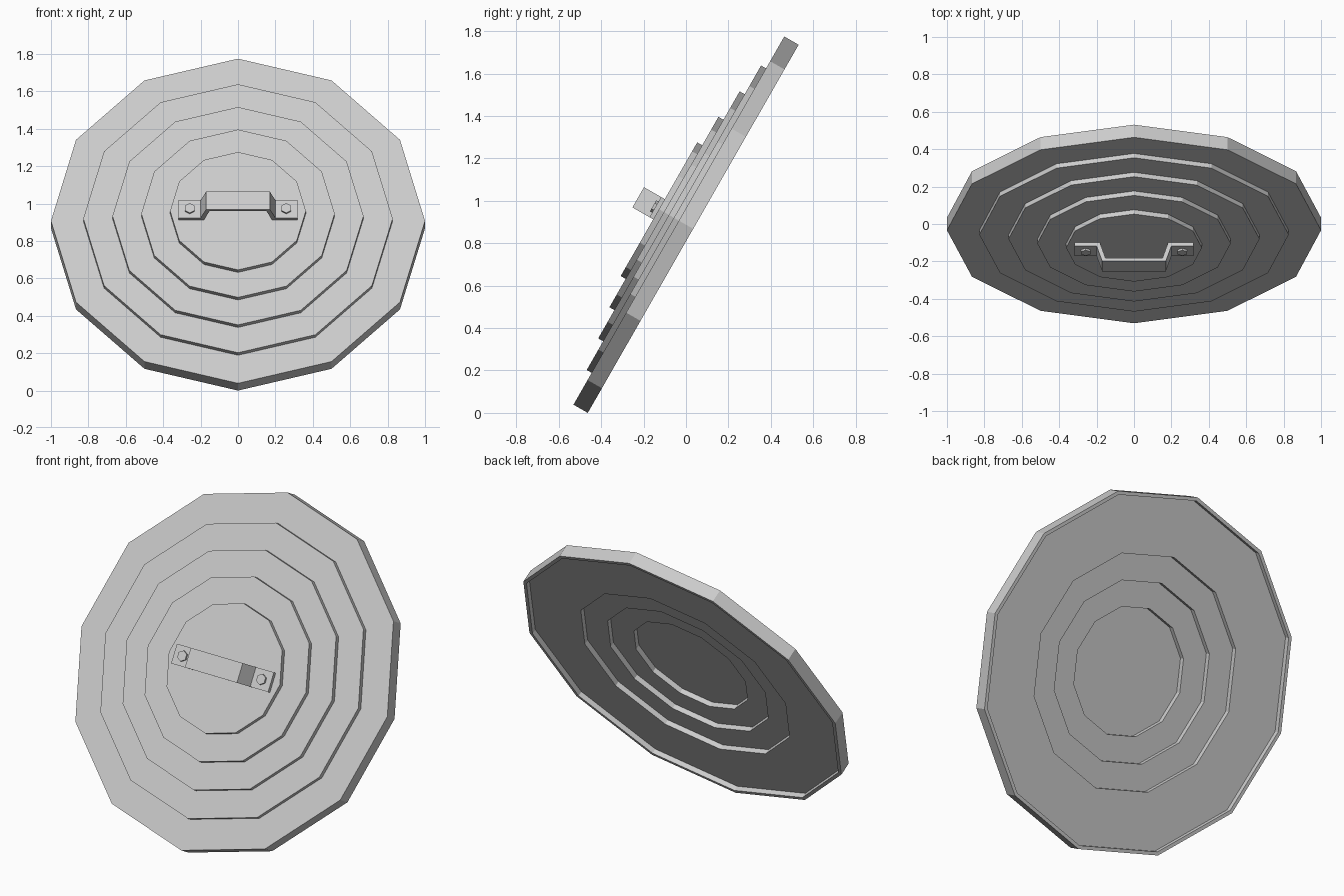
import bpy, bmesh, math
from mathutils import Matrix

if "Cube" in bpy.data.objects:
    bpy.data.objects.remove(bpy.data.objects["Cube"])

TILT = math.radians(60.2)
# Local frame: disc in XY, front face along +Z, then leaned back
PLACE = Matrix.Translation((0, 0.034, math.sin(TILT))) @ Matrix.Rotation(TILT, 4, 'X')
RIM = 0.078
STEP = 0.027
TOP = RIM + 4 * STEP


def finish(name, bm):
    bmesh.ops.recalc_face_normals(bm, faces=bm.faces[:])
    mesh = bpy.data.meshes.new(name)
    bm.to_mesh(mesh)
    bm.free()
    obj = bpy.data.objects.new(name, mesh)
    obj.matrix_world = PLACE
    bpy.context.collection.objects.link(obj)
    return obj


def lathe(name, profile, sides, centre=(0, 0), start=0.0):
    """Spin (radius, height) points into a closed faceted solid."""
    bm = bmesh.new()
    rings = []
    for r, h in profile:
        angles = [start + 2 * math.pi * i / sides for i in range(sides)]
        rings.append([bm.verts.new((centre[0] + r * math.cos(a),
                                    centre[1] + r * math.sin(a), h)) for a in angles])
    for a, b in zip(rings, rings[1:]):
        for i in range(sides):
            j = (i + 1) % sides
            bm.faces.new((a[i], a[j], b[j], b[i]))
    bm.faces.new(rings[0])
    bm.faces.new(rings[-1])
    return finish(name, bm)


# Stepped lid: raised rings in front, stepped recesses behind
profile = []
back_h = 0.03
for r in (0.357, 0.505, 0.656, 0.98):
    depth = {0.357: 4, 0.505: 3, 0.656: 2, 0.98: 1}[r] * back_h
    profile += [(r, depth), (r, depth - back_h)]
profile += [(1.0, 0), (1.0, RIM)]
for i, r in enumerate((0.827, 0.671, 0.517, 0.363)):
    profile += [(r, RIM + i * STEP), (r, RIM + (i + 1) * STEP)]
lathe("lid", profile, 12)

# Bent strap handle
half = [(0.17, 0.113), (0.2, 0.02), (0.317, 0.02), (0.317, 0), (0.182, 0), (0.152, 0.095)]
outline = half + [(-x, h) for x, h in reversed(half)]
bm = bmesh.new()
face = bm.faces.new([bm.verts.new((x, -0.055, TOP + h)) for x, h in outline])
ext = bmesh.ops.extrude_face_region(bm, geom=[face])
bmesh.ops.translate(bm, vec=(0, 0.11, 0),
                    verts=[v for v in ext["geom"] if isinstance(v, bmesh.types.BMVert)])
finish("handle", bm)

# Hex bolts on the handle tabs
for side, x in (("left", -0.258), ("right", 0.258)):
    lathe("bolt_" + side, [(0.03, TOP + 0.01), (0.03, TOP + 0.032)], 6, (x, 0), math.pi / 2)
